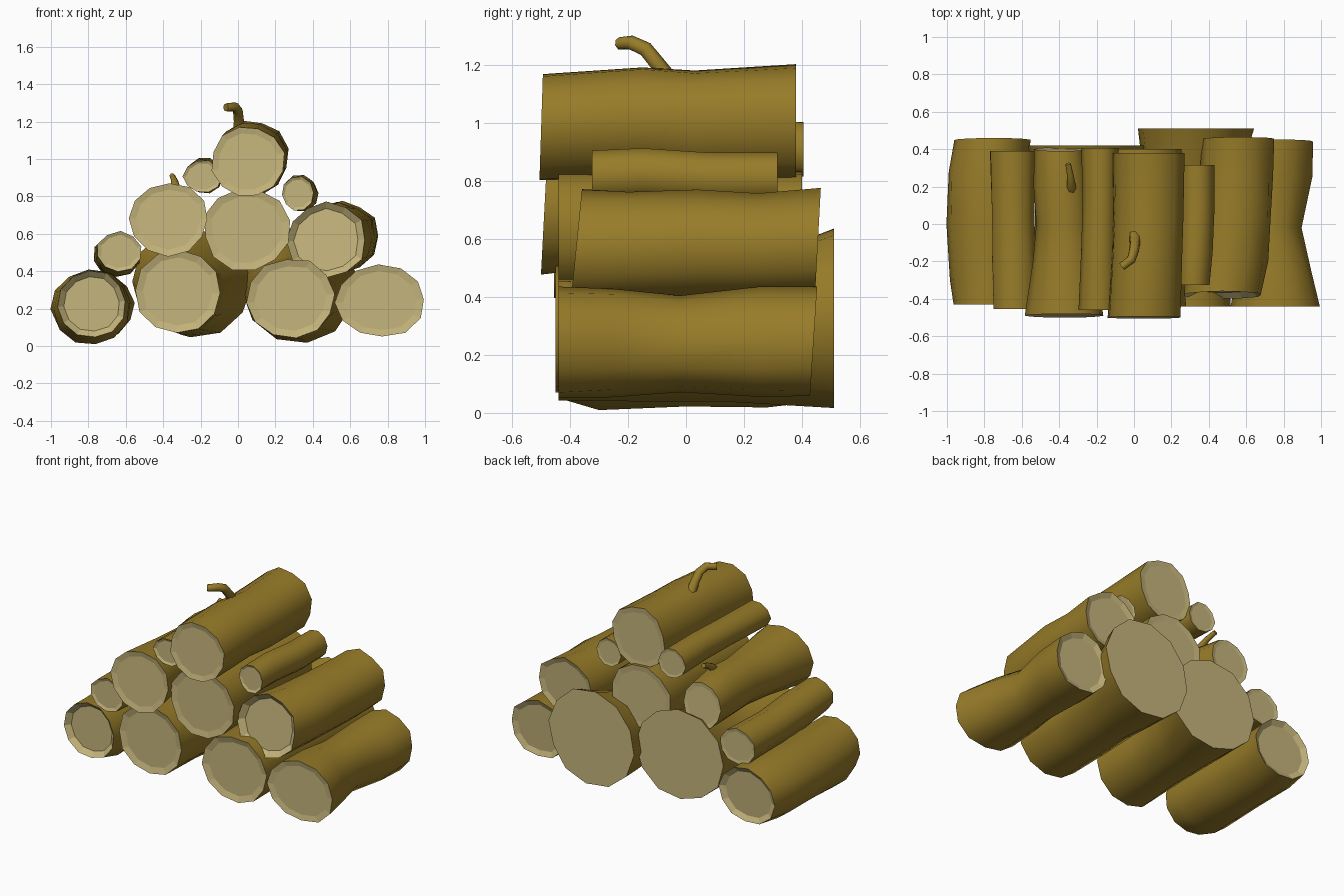
import bpy, bmesh, math, random
from mathutils import Vector

random.seed(4)


def material(name, col):
    m = bpy.data.materials.new(name)
    m.diffuse_color = (*col, 1)
    return m


BARK = material("bark", (0.31, 0.20, 0.022))
WOOD = material("cut_wood", (0.56, 0.46, 0.20))


def finish(name, bm):
    bmesh.ops.recalc_face_normals(bm, faces=bm.faces)
    me = bpy.data.meshes.new(name)
    bm.to_mesh(me)
    bm.free()
    me.materials.append(BARK)
    me.materials.append(WOOD)
    ob = bpy.data.objects.new(name, me)
    bpy.context.collection.objects.link(ob)
    return ob


def skin(bm, rings):
    """Bridge successive vertex rings with smooth bark quads."""
    n = len(rings[0])
    for a, b in zip(rings, rings[1:]):
        for i in range(n):
            f = bm.faces.new((a[i], a[(i + 1) % n], b[(i + 1) % n], b[i]))
            f.smooth = True


def log(name, stations, sides=12, recess=(0.008, 0.004), tilt=(0.0, 0.0), inset=0.82):
    """Log along y; each station is (y, x, z, radius x, radius z)."""
    bm = bmesh.new()
    wob = [random.uniform(0.99, 1.05) for _ in range(sides)]
    phase = random.uniform(0, math.tau / sides)
    rings = []
    for k, (y, x, z, rx, rz) in enumerate(stations):
        t = tilt[0] if k == 0 else tilt[1] if k == len(stations) - 1 else 0
        ring = []
        for i in range(sides):
            a = phase + math.tau * i / sides
            w = wob[i] + random.uniform(-0.025, 0.025)
            c, s = math.cos(a) * w, math.sin(a) * w
            ring.append(bm.verts.new((x + rx * c, y + t * s, z + rz * s)))
        rings.append(ring)
    skin(bm, rings)
    # cut ends: an inset ring, set slightly into the log
    for ring, st, d in ((rings[0], stations[0], recess[0]), (rings[-1], stations[-1], -recess[1])):
        mid = Vector((st[1], st[0], st[2]))
        inner = [bm.verts.new(mid + (v.co - mid) * inset + Vector((0, d, 0))) for v in ring]
        for i in range(sides):
            j = (i + 1) % sides
            bm.faces.new((ring[i], ring[j], inner[j], inner[i])).material_index = 1
        bm.faces.new(inner).material_index = 1
    # hard rims between bark and cut ends
    for e in bm.edges:
        if len({f.material_index for f in e.link_faces}) > 1:
            e.smooth = False
    return finish(name, bm)


def twig(name, path, sides=7):
    """Broken-off branch stub; path points are (x, y, z, radius)."""
    bm = bmesh.new()
    pts = [Vector(p[:3]) for p in path]
    rings = []
    for k, p in enumerate(pts):
        d = (pts[min(k + 1, len(pts) - 1)] - pts[max(k - 1, 0)]).normalized()
        u = d.cross(Vector((1, 0, 0))).normalized()
        v = d.cross(u)
        r = path[k][3]
        rings.append([bm.verts.new(p + u * r * math.cos(math.tau * i / sides)
                                   + v * r * math.sin(math.tau * i / sides)) for i in range(sides)])
    skin(bm, rings)
    for ring in (rings[0], rings[-1]):
        bm.faces.new(ring)
        for i in range(sides):
            bm.edges.get((ring[i], ring[(i + 1) % sides])).smooth = False
    return finish(name, bm)


# bottom row
log("log_bottom_far_left", [(-0.43, -0.78, 0.225, 0.18, 0.175), (-0.3, -0.78, 0.205, 0.20, 0.195),
    (0.0, -0.785, 0.215, 0.21, 0.19), (0.28, -0.78, 0.215, 0.205, 0.195),
    (0.45, -0.755, 0.215, 0.20, 0.18)], recess=(0.03, 0.02), tilt=(0.0, 0.01))
log("log_bottom_left", [(-0.45, -0.32, 0.29, 0.225, 0.22), (-0.15, -0.31, 0.275, 0.215, 0.205),
    (0.12, -0.29, 0.285, 0.23, 0.22), (0.42, -0.245, 0.335, 0.31, 0.29)], recess=(0.012, 0.0))
log("log_bottom_right", [(-0.44, 0.285, 0.255, 0.23, 0.205), (-0.15, 0.285, 0.25, 0.22, 0.20),
    (0.12, 0.30, 0.265, 0.23, 0.215), (0.51, 0.335, 0.325, 0.305, 0.30)], recess=(0.012, 0.0))
log("log_bottom_far_right", [(-0.44, 0.76, 0.24, 0.235, 0.19), (-0.25, 0.75, 0.24, 0.20, 0.185),
    (-0.02, 0.735, 0.235, 0.165, 0.165), (0.25, 0.76, 0.24, 0.195, 0.185),
    (0.44, 0.765, 0.24, 0.195, 0.185)], recess=(0.008, 0.015), tilt=(0.0, 0.012))

# second row
log("branch_left", [(-0.455, -0.635, 0.505, 0.12, 0.105), (-0.2, -0.64, 0.49, 0.12, 0.115),
    (0.05, -0.645, 0.48, 0.115, 0.11), (0.39, -0.645, 0.485, 0.125, 0.115)], sides=10)
log("log_middle_left", [(-0.49, -0.37, 0.68, 0.21, 0.19), (-0.2, -0.37, 0.685, 0.165, 0.165),
    (0.0, -0.37, 0.69, 0.145, 0.15), (0.2, -0.385, 0.70, 0.15, 0.155),
    (0.40, -0.395, 0.69, 0.135, 0.145)], tilt=(0.01, -0.01))
log("log_middle", [(-0.44, 0.045, 0.625, 0.225, 0.215), (-0.1, 0.045, 0.63, 0.205, 0.20),
    (0.15, 0.045, 0.63, 0.205, 0.20), (0.40, 0.045, 0.63, 0.21, 0.20)])
log("log_middle_right", [(-0.38, 0.475, 0.565, 0.205, 0.20), (-0.2, 0.51, 0.57, 0.205, 0.19),
    (0.04, 0.535, 0.58, 0.20, 0.185), (0.25, 0.55, 0.575, 0.195, 0.18),
    (0.455, 0.56, 0.585, 0.19, 0.185)], recess=(0.03, 0.012), tilt=(0.02, 0.01))

# top rows
log("branch_upper_left", [(-0.46, -0.19, 0.905, 0.10, 0.085), (-0.1, -0.185, 0.91, 0.09, 0.09),
    (0.15, -0.18, 0.915, 0.09, 0.09), (0.405, -0.18, 0.91, 0.095, 0.095)], sides=10)
log("branch_upper_right", [(-0.325, 0.32, 0.815, 0.085, 0.09), (-0.15, 0.33, 0.825, 0.09, 0.09),
    (0.08, 0.34, 0.81, 0.09, 0.09), (0.315, 0.34, 0.81, 0.09, 0.088)], sides=10)
log("log_top", [(-0.5, 0.055, 0.985, 0.19, 0.185), (-0.15, 0.07, 1.005, 0.185, 0.19),
    (0.03, 0.075, 0.995, 0.185, 0.19), (0.38, 0.08, 1.005, 0.19, 0.198)], tilt=(0.006, 0.0))

# twigs
twig("twig_top", [(0.005, -0.06, 1.15, 0.032), (0.005, -0.10, 1.205, 0.028), (0.0, -0.14, 1.255, 0.027),
                  (-0.015, -0.19, 1.278, 0.025), (-0.065, -0.228, 1.275, 0.022)])
twig("twig_left", [(-0.335, 0.17, 0.80, 0.03), (-0.335, 0.21, 0.855, 0.024),
                   (-0.34, 0.26, 0.885, 0.018), (-0.352, 0.322, 0.91, 0.015)])
